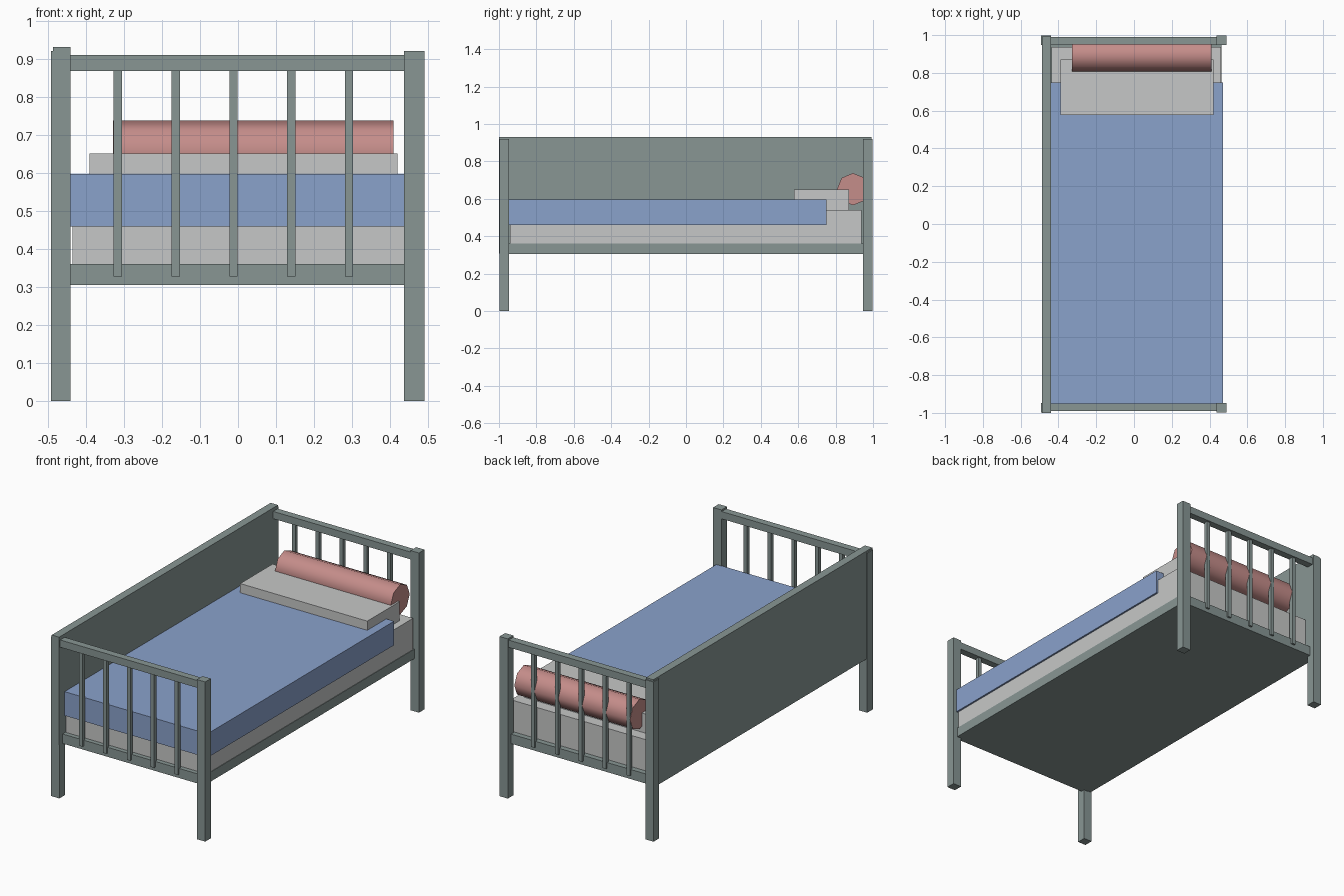
import bpy, bmesh, math
from mathutils import Matrix

if "Cube" in bpy.data.objects:
    bpy.data.objects.remove(bpy.data.objects["Cube"])


def material(name, rgb):
    m = bpy.data.materials.new(name)
    m.diffuse_color = (*rgb, 1)
    m.use_nodes = True
    m.node_tree.nodes["Principled BSDF"].inputs["Base Color"].default_value = m.diffuse_color
    return m


FRAME = material("grey green paint", (0.246, 0.305, 0.296))
LINEN = material("pale grey linen", (0.565, 0.575, 0.57))
BLUE = material("blue blanket", (0.255, 0.36, 0.60))
PINK = material("dusty pink", (0.558, 0.266, 0.254))


def finish(bm, name, mat):
    me = bpy.data.meshes.new(name)
    bm.to_mesh(me)
    bm.free()
    me.materials.append(mat)
    ob = bpy.data.objects.new(name, me)
    bpy.context.collection.objects.link(ob)
    return ob


def box(name, x, y, z, mat):
    """Box from (min, max) ranges on each axis."""
    bm = bmesh.new()
    bmesh.ops.create_cube(bm, size=1)
    r = (x, y, z)
    for v in bm.verts:
        v.co = [(a + b) / 2 + c * (b - a) for (a, b), c in zip(r, v.co)]
    return finish(bm, name, mat)


# Head and foot ends: posts, top rail and balusters
for end, s in (("front", -1), ("back", 1)):
    def span(a, b):
        return tuple(sorted((s * a, s * b)))
    box(end + "_left_post", (-0.492, -0.44), span(0.947, 0.998), (0, 0.92), FRAME)
    box(end + "_right_post", (0.437, 0.49), span(0.947, 0.998), (0, 0.92), FRAME)
    box(end + "_top_rail", (-0.46, 0.455), span(0.949, 0.99), (0.868, 0.91), FRAME)
    for i in range(5):
        cx = -0.316 + 0.152 * i
        box(f"{end}_baluster_{i + 1}", (cx - 0.011, cx + 0.011),
            span(0.957, 0.979), (0.327, 0.88), FRAME)

# Side wall and base
box("side_panel", (-0.487, -0.44), (-1.0, 0.993), (0.308, 0.93), FRAME)
box("base_slab", (-0.465, 0.463), (-0.968, 0.968), (0.305, 0.36), FRAME)

# Bedding
box("mattress", (-0.436, 0.46), (-0.942, 0.937), (0.355, 0.54), LINEN)
box("blanket", (-0.441, 0.47), (-0.95, 0.75), (0.459, 0.597), BLUE)
box("pillow", (-0.39, 0.42), (0.577, 0.872), (0.535, 0.65), LINEN)

# Octagonal bolster lying along x, smooth sides with sharp ends
bm = bmesh.new()
bmesh.ops.create_cone(bm, cap_ends=True, segments=8, radius1=0.086, radius2=0.086,
                      depth=0.738, matrix=Matrix.Translation((0.04, 0.893, 0.651))
                      @ Matrix.Rotation(math.pi / 2, 4, 'Y'))
for f in bm.faces:
    f.smooth = len(f.verts) == 4
for e in bm.edges:
    e.smooth = all(len(f.verts) == 4 for f in e.link_faces)
finish(bm, "bolster", PINK)
